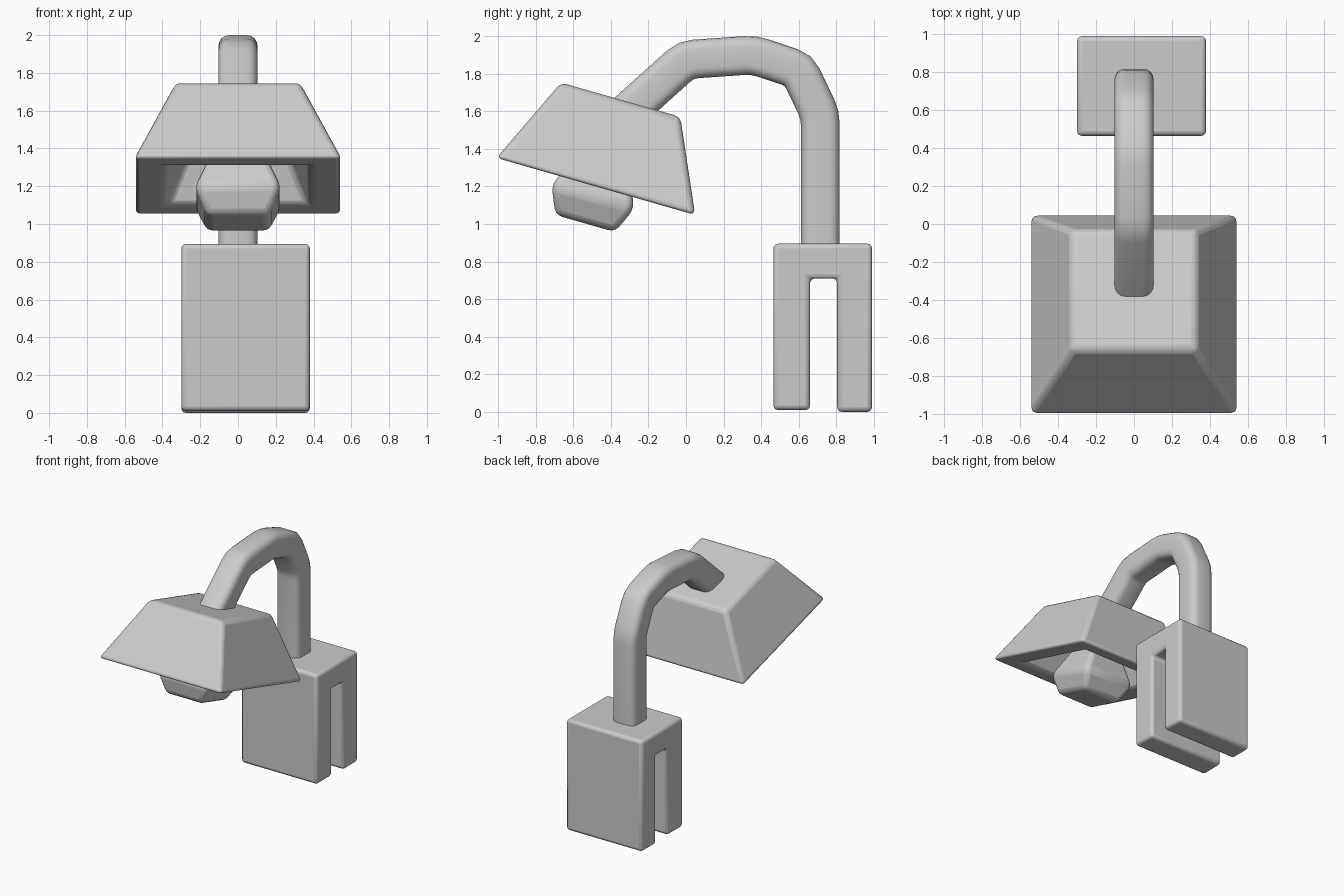
import bpy, bmesh, math
from mathutils import Vector, Matrix

if "Cube" in bpy.data.objects:
    bpy.data.objects.remove(bpy.data.objects["Cube"])


def finish(name, bm, bevel=0.0, angle=40):
    bmesh.ops.recalc_face_normals(bm, faces=bm.faces)
    me = bpy.data.meshes.new(name)
    bm.to_mesh(me)
    bm.free()
    ob = bpy.data.objects.new(name, me)
    bpy.context.collection.objects.link(ob)
    if bevel:
        mod = ob.modifiers.new("soft_edges", "BEVEL")
        mod.width = bevel
        mod.segments = 3
        mod.limit_method = "ANGLE"
        mod.angle_limit = math.radians(25)
    bpy.ops.object.select_all(action="DESELECT")
    bpy.context.view_layer.objects.active = ob
    ob.select_set(True)
    bpy.ops.object.shade_smooth_by_angle(angle=math.radians(angle))
    return ob


def loft(bm, rings, close_ends=True):
    rows = [[bm.verts.new(p) for p in r] for r in rings]
    pairs = list(zip(rows, rows[1:]))
    if not close_ends:
        pairs.append((rows[-1], rows[0]))
    for a, b in pairs:
        for i in range(len(a)):
            j = (i + 1) % len(a)
            bm.faces.new((a[i], a[j], b[j], b[i]))
    if close_ends:
        bm.faces.new(rows[0])
        bm.faces.new(rows[-1])


def square(h, z):
    return [Vector((sx * h, sy * h, z)) for sx, sy in ((-1, -1), (1, -1), (1, 1), (-1, 1))]


# Clamp: forked side profile extruded across x
profile = [(0.465, 0.01), (0.66, 0.01), (0.66, 0.71), (0.805, 0.71),
           (0.805, 0), (0.99, 0), (0.99, 0.895), (0.465, 0.895)]
bm = bmesh.new()
loft(bm, [[(x, y, z) for y, z in profile] for x in (-0.30, 0.38)])
finish("clamp", bm, 0.025)

# Arm: rounded square section swept along a softened path
path = [Vector(p) for p in ((0.715, 0.85), (0.715, 1.58), (0.60, 1.82), (0.36, 1.9),
                            (0.0, 1.875), (-0.34, 1.57))]
soft = [path[0]]
for a, p, b in zip(path, path[1:], path[2:]):
    d1, d2 = (a - p).normalized() * 0.05, (b - p).normalized() * 0.05
    soft += [p + d1, p + (d1 + d2) * 0.25, p + d2]
soft.append(path[-1])
half, rad = 0.103, 0.055
section = []
for k in range(4):
    mid = math.radians(45 + 90 * k)
    cx = (half - rad) * math.copysign(1, math.cos(mid))
    cy = (half - rad) * math.copysign(1, math.sin(mid))
    for s in range(5):
        t = math.radians(90 * k + 22.5 * s)
        section.append((cx + rad * math.cos(t), cy + rad * math.sin(t)))
rings = []
for i, p in enumerate(soft):
    d_in = (p - soft[max(i - 1, 0)]).normalized() if i else (soft[1] - p).normalized()
    d_out = (soft[i + 1] - p).normalized() if i < len(soft) - 1 else d_in
    d = (d_in + d_out).normalized()
    n = Vector((-d.y, d.x)) / d.dot(d_in)
    rings.append([(u, p.x + n.x * v, p.y + n.y * v) for u, v in section])
bm = bmesh.new()
loft(bm, rings)
finish("arm", bm)

# Tilted frame shared by the shade and the bulb
tilt = Matrix.Translation((0, -0.48, 1.20)) @ Matrix.Rotation(math.radians(-16), 4, "X")

# Shade: thick hollow pyramid frustum, open only at the bottom
bm = bmesh.new()
rows = [square(0.23, 0.34), square(0.38, 0), square(0.55, 0), square(0.33, 0.48)]
loft(bm, rows)
shade = finish("shade", bm, 0.03, 35)
shade.matrix_world = tilt

# Bulb: faceted block tapering up into the shade
bm = bmesh.new()
loft(bm, [square(0.165, -0.205), square(0.228, -0.06), square(0.13, 0.18), square(0.11, 0.36)])
bulb = finish("bulb", bm, 0.035, 35)
bulb.matrix_world = tilt
